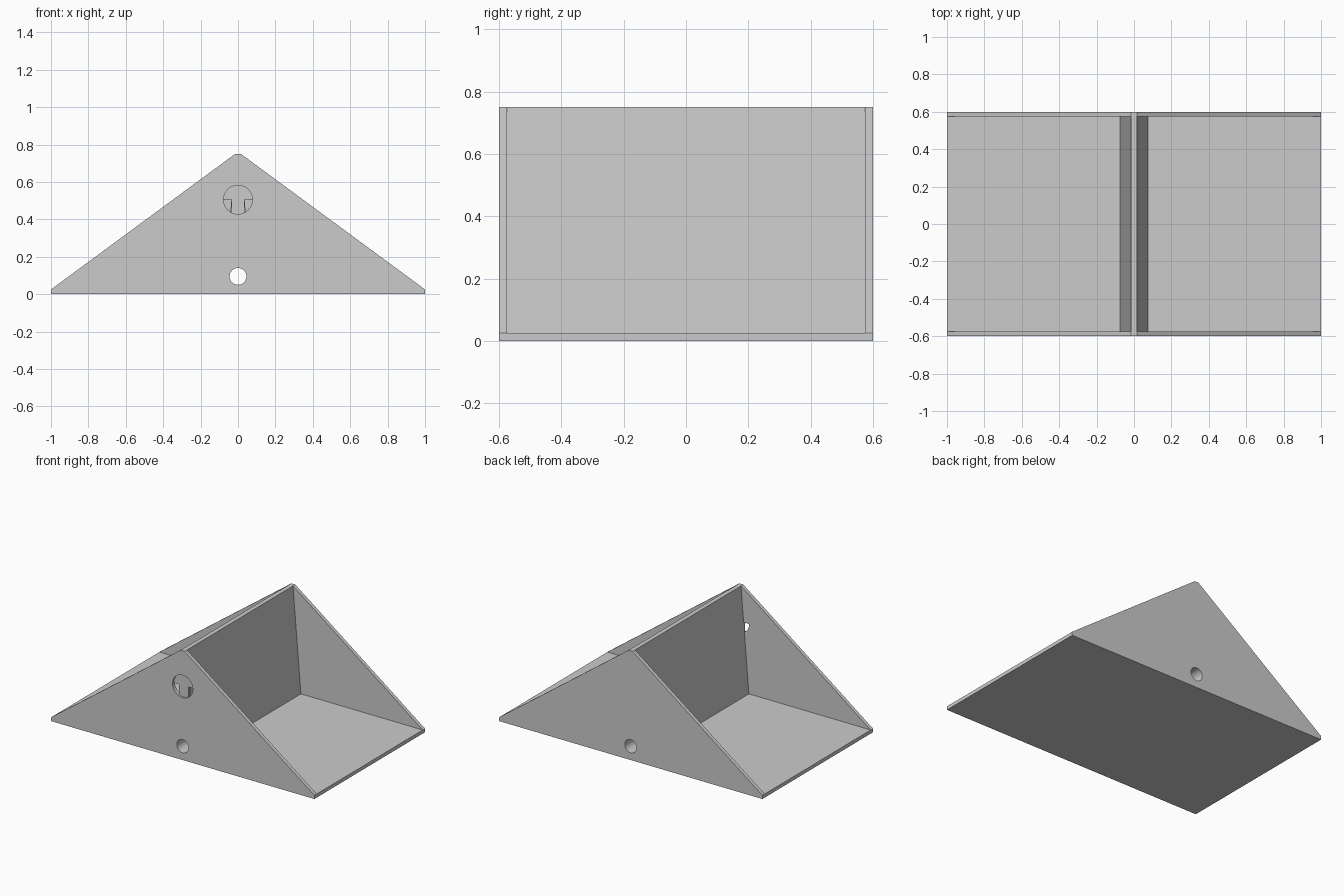
import bpy, bmesh, math

cube = bpy.data.objects.get("Cube")
if cube:
    bpy.data.objects.remove(cube, do_unlink=True)

# Main sizes
HALF_Y = 0.6
WALL = 0.025
HEIGHT = 0.75
RIDGE = 0.015
FOOT = 0.075
INNER = HALF_Y - WALL
SOCKET_Z, SOCKET_R = 0.505, 0.077
STEM = 0.035
BORE_Z, BORE_R = 0.095, 0.045

# Single flat grey
grey = bpy.data.materials.new("light grey")
grey.use_nodes = True
colour = (0.6, 0.6, 0.6, 1)
grey.diffuse_color = colour
grey.node_tree.nodes["Principled BSDF"].inputs["Base Color"].default_value = colour


def prism(name, outline, y0, y1):
    """Extrude an (x, z) outline from y0 to y1."""
    bm = bmesh.new()
    face = bm.faces.new([bm.verts.new((x, y0, z)) for x, z in outline])
    side = bmesh.ops.extrude_face_region(bm, geom=[face])["geom"]
    verts = [v for v in side if isinstance(v, bmesh.types.BMVert)]
    bmesh.ops.translate(bm, verts=verts, vec=(0, y1 - y0, 0))
    bmesh.ops.recalc_face_normals(bm, faces=bm.faces)
    mesh = bpy.data.meshes.new(name)
    bm.to_mesh(mesh)
    bm.free()
    mesh.materials.append(grey)
    obj = bpy.data.objects.new(name, mesh)
    bpy.context.collection.objects.link(obj)
    return obj


def arc(r, z, start, end, steps):
    angles = [math.radians(start + (end - start) * i / steps) for i in range(steps + 1)]
    return [(r * math.cos(a), z + r * math.sin(a)) for a in angles]


def activate(obj):
    bpy.ops.object.select_all(action='DESELECT')
    obj.select_set(True)
    bpy.context.view_layer.objects.active = obj


def drill(obj, r, z):
    """Cut a round hole along y right through a part."""
    cutter = prism("drill_cutter", arc(r, z, 0, 360, 48)[:-1], -1, 1)
    cutter.hide_render = True
    mod = obj.modifiers.new("hole", 'BOOLEAN')
    mod.operation = 'DIFFERENCE'
    mod.solver = 'EXACT'
    mod.object = cutter
    activate(obj)
    bpy.ops.object.modifier_apply(modifier=mod.name)
    bpy.data.objects.remove(cutter, do_unlink=True)


# Triangular end panels
gable = [(-1, 0), (1, 0), (1, WALL), (RIDGE, HEIGHT), (-RIDGE, HEIGHT), (-1, WALL)]
front_panel = prism("front_panel", gable, -HALF_Y, -INNER)
back_panel = prism("back_panel", gable, INNER, HALF_Y)

# Floor shared by both open bays
base_plate = prism("base_plate", [(-1, 0), (1, 0), (1, WALL), (-1, WALL)], -INNER, INNER)

# Solid tapered divider under the ridge
divider = prism("divider", [(-FOOT, WALL), (FOOT, WALL), (RIDGE, HEIGHT), (-RIDGE, HEIGHT)],
                -INNER, INNER)

# Lower bore through the whole body, and the round socket in the front
for part in (front_panel, back_panel, divider):
    drill(part, BORE_R, BORE_Z)
drill(front_panel, SOCKET_R, SOCKET_Z)

# T-shaped web at the back of the socket, leaving two lower openings
dip = math.degrees(math.acos(STEM / SOCKET_R))
web = (arc(SOCKET_R, SOCKET_Z, 0, 180, 24) + [(-STEM, SOCKET_Z)]
       + arc(SOCKET_R, SOCKET_Z, 180 + dip, 360 - dip, 8) + [(STEM, SOCKET_Z)])
socket_web = prism("socket_web", web, -HALF_Y + WALL / 2, -INNER)

# Smooth hole walls, crisp edges elsewhere
for part in (front_panel, back_panel, divider, socket_web):
    activate(part)
    bpy.ops.object.shade_smooth_by_angle(angle=math.radians(30))
